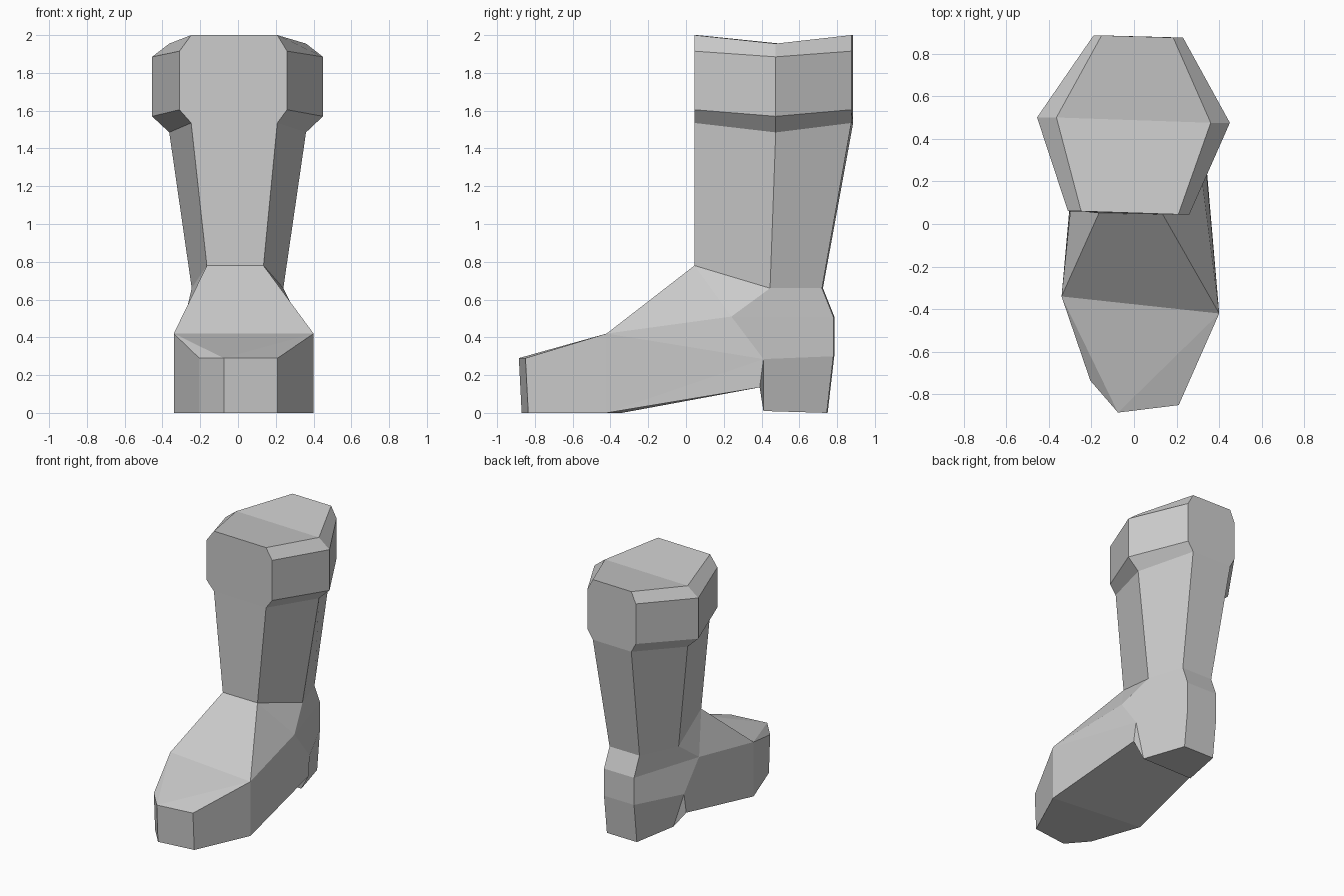
import bpy
import bmesh
from mathutils import Vector

default_cube = bpy.data.objects.get("Cube")
if default_cube:
    bpy.data.objects.remove(default_cube, do_unlink=True)

leather = bpy.data.materials.new("grey leather")
leather.use_nodes = True
grey = (0.6, 0.6, 0.6, 1.0)
leather.diffuse_color = grey
leather.node_tree.nodes["Principled BSDF"].inputs["Base Color"].default_value = grey

bm = bmesh.new()


def add_points(points):
    return [bm.verts.new(Vector(point)) for point in points]


def add_face(*corners):
    return bm.faces.new(corners)


def bridge(upper, lower, closed=True):
    """Join two matching rows of corners with quads."""
    count = len(upper)
    for i in range(count if closed else count - 1):
        j = (i + 1) % count
        add_face(upper[i], upper[j], lower[j], lower[i])


# Slightly uneven hexagon of the cuff: front pair, left side, back pair, right side
cuff_outline = [(-.31, .06), (.26, .045), (.45, .475),
                (.23, .875), (-.19, .885), (-.455, .5)]
side_corners = (2, 5)


def cuff_ring(width, height, side_dip):
    points = []
    for corner, (x, y) in enumerate(cuff_outline):
        dip = side_dip if corner in side_corners else 0
        points.append((x * width, y, height - dip))
    return add_points(points)


# Bevelled cuff and tapering shaft
cuff_top = cuff_ring(.8, 2, .045)
cuff_upper = cuff_ring(1, 1.915, .03)
cuff_lower = cuff_ring(1, 1.605, .035)
shaft_top = cuff_ring(.8, 1.535, .05)
ankle = add_points([(-.165, .05, .78), (.135, .045, .78), (.24, .445, .66),
                    (.15, .72, .66), (-.11, .725, .66), (-.245, .44, .66)])
shaft_rings = [cuff_top, cuff_upper, cuff_lower, shaft_top, ankle]
for upper, lower in zip(shaft_rings, shaft_rings[1:]):
    bridge(upper, lower)

# Folded top, creased from side to side
front_r, front_l, side_l, back_l, back_r, side_r = cuff_top
add_face(front_r, front_l, side_l, side_r)
add_face(side_r, side_l, back_l, back_r)

# Heel rows run from the left side around the back to the right side
heel_top = add_points([(.315, .24, .51), (.155, .78, .51),
                       (-.105, .785, .51), (-.28, .24, .51)])
heel_mid = add_points([(.325, .41, .285), (.155, .78, .3),
                       (-.105, .785, .3), (-.27, .41, .285)])
heel_base = add_points([(.255, .41, .01), (.155, .745, 0),
                        (-.105, .75, 0), (-.18, .41, .01)])
arch_l, arch_r = add_points([(.33, .39, .135), (-.275, .39, .135)])
bridge(ankle[2:], heel_top, closed=False)
bridge(heel_top, heel_mid, closed=False)
bridge(heel_mid, heel_base, closed=False)
add_face(*heel_base)
add_face(heel_mid[0], heel_base[0], arch_l)
add_face(heel_mid[-1], arch_r, heel_base[-1])
add_face(arch_l, heel_base[0], heel_base[-1], arch_r)

# Toe rows run from the right ball of the foot around the tip to the left
toe_outline = [(-.34, -.34, .42), (-.205, -.735, .29), (-.075, -.885, .29),
               (.21, -.85, .29), (.4, -.42, .42)]
toe_top = add_points(toe_outline)
toe_base = add_points([(x, y + (.015 if z < .4 else 0), 0)
                       for x, y, z in toe_outline])
bridge(toe_top, toe_base, closed=False)

# Toe cap, fanned from the tip
ball_r, toe_r, tip, toe_l, ball_l = toe_top
add_face(ball_r, toe_r, tip)
add_face(ball_r, tip, ball_l)
add_face(tip, toe_l, ball_l)

# Instep
add_face(ankle[0], ball_r, ball_l, ankle[1])

# Foot sides and the rising arch of the sole
for front, side, ball, base, top, mid, arch in (
        (ankle[1], ankle[2], ball_l, toe_base[-1], heel_top[0], heel_mid[0], arch_l),
        (ankle[0], ankle[5], ball_r, toe_base[0], heel_top[-1], heel_mid[-1], arch_r)):
    add_face(front, ball, top)
    add_face(front, top, side)
    add_face(ball, base, mid)
    add_face(ball, mid, top)
    add_face(base, arch, mid)
add_face(*toe_base)
add_face(toe_base[0], toe_base[-1], arch_l, arch_r)

bmesh.ops.recalc_face_normals(bm, faces=bm.faces)
mesh = bpy.data.meshes.new("boot")
bm.to_mesh(mesh)
bm.free()
mesh.materials.append(leather)
boot = bpy.data.objects.new("boot", mesh)
bpy.context.collection.objects.link(boot)
